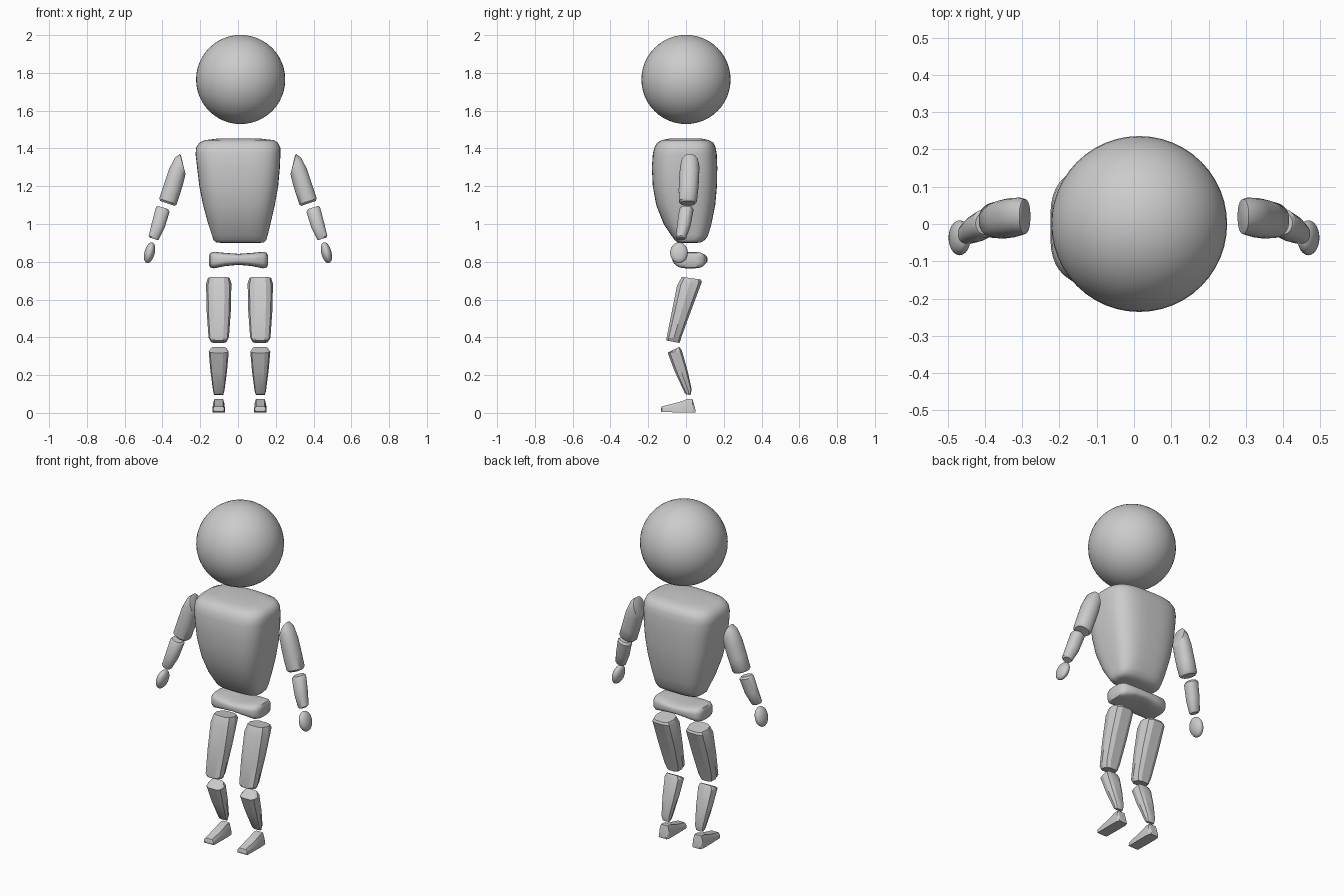
import bpy, bmesh, math
from mathutils import Vector as V


def superellipse(n, sides):
    pts = []
    for i in range(sides):
        a = 2 * math.pi * (i + .5) / sides
        c, s = math.cos(a), math.sin(a)
        pts.append((math.copysign(abs(c) ** (2 / n), c), math.copysign(abs(s) ** (2 / n), s)))
    return pts


def loft(name, rings, section, angle=30):
    """rings: (centre, u half axis, v half axis); skins the section through them"""
    bm = bmesh.new()
    loops = [[bm.verts.new(c + u * a + v * b) for a, b in section] for c, u, v in rings]
    n = len(section)
    for r, t in zip(loops, loops[1:]):
        for i in range(n):
            bm.faces.new((r[i], r[(i + 1) % n], t[(i + 1) % n], t[i]))
    bm.faces.new(loops[0])
    bm.faces.new(loops[-1])
    bmesh.ops.recalc_face_normals(bm, faces=bm.faces)
    me = bpy.data.meshes.new(name)
    bm.to_mesh(me)
    bm.free()
    ob = bpy.data.objects.new(name, me)
    bpy.context.collection.objects.link(ob)
    smooth(ob, angle)
    return ob


def smooth(ob, angle=30):
    bpy.ops.object.select_all(action='DESELECT')
    bpy.context.view_layer.objects.active = ob
    ob.select_set(True)
    bpy.ops.object.shade_smooth_by_angle(angle=math.radians(angle))


def ball(name, loc, scale=(1, 1, 1), rot=(0, 0, 0), seg=48):
    bpy.ops.mesh.primitive_uv_sphere_add(segments=seg, ring_count=seg // 2, radius=1, location=loc, rotation=rot)
    ob = bpy.context.object
    ob.name = name
    ob.scale = scale
    smooth(ob, 60)


def leg_part(name, x, rings, section):
    # ring: front y, z, back y, z, half width
    out = []
    for y0, z0, y1, z1, w in rings:
        a, b = V((x, y0, z0)), V((x, y1, z1))
        out.append(((a + b) / 2, V((w, 0, 0)), (b - a) / 2))
    loft(name, out, section, 25)


def arm_part(name, s, rings):
    # ring: outer x, z, inner x, z, centre y, half depth
    out = []
    for x0, z0, x1, z1, y, d in rings:
        a, b = V((s * x0, y, z0)), V((s * x1, y, z1))
        out.append(((a + b) / 2, (b - a) / 2, V((0, d, 0))))
    loft(name, out, superellipse(2.2, 24), 40)


# head
ball("head", (.014, 0, 1.765), (.236, .236, .236))

# torso: z, x range, y range
torso = [(.900, -.09, .115, -.025, .06), (.903, -.115, .138, -.045, .08), (.915, -.13, .15, -.06, .1),
         (.94, -.138, .157, -.078, .117), (1.0, -.158, .172, -.118, .135), (1.1, -.185, .195, -.158, .155),
         (1.2, -.205, .213, -.176, .164), (1.3, -.217, .222, -.181, .166), (1.37, -.225, .225, -.176, .163),
         (1.405, -.222, .224, -.168, .157), (1.43, -.205, .212, -.152, .145), (1.444, -.175, .19, -.13, .122),
         (1.452, -.11, .12, -.09, .085)]
loft("torso", [(V(((a + b) / 2, (c + d) / 2, z)), V(((b - a) / 2, 0, 0)), V((0, (d - c) / 2, 0)))
               for z, a, b, c, d in torso], superellipse(3.2, 48), 50)

# pelvis, waisted in the middle: x, z range, y range
pelvis = [(.157, .785, .83, -.01, .06), (.150, .77, .847, -.04, .088), (.13, .765, .853, -.057, .102),
          (.07, .777, .847, -.07, .112), (0, .784, .842, -.072, .114)]
pelvis += [(-x, *r) for x, *r in pelvis[-2::-1]]
loft("pelvis", [(V((x + .003, (c + d) / 2, (a + b) / 2)), V((0, (d - c) / 2, 0)), V((0, 0, (b - a) / 2)))
                for x, a, b, c, d in pelvis], superellipse(3.2, 32), 50)

# limb section: rounded front, ridge along each side, flatter back
limb = [(-1, 0), (-.85, -.7), (-.45, -1), (.45, -1), (.85, -.7), (1, 0), (.82, .75), (.45, 1), (-.45, 1), (-.82, .75)]
# foot section: wide sole, narrower top
sole = [(-1, -1), (1, -1), (.95, .2), (.7, 1), (-.7, 1), (-.95, .2)]

for side, s in (("left", 1), ("right", -1)):
    x = .008 + s * .11
    # legs
    leg_part("thigh_" + side, x, [
        (-.022, .72, .078, .706, .058), (-.047, .675, .084, .694, .067),
        (-.076, .53, .03, .55, .064), (-.104, .392, -.022, .408, .054),
        (-.102, .383, -.034, .37, .042)], limb)
    leg_part("shin_" + side, x, [
        (-.06, .338, -.035, .35, .04), (-.097, .318, -.022, .33, .053), (-.06, .22, .008, .225, .044),
        (-.006, .105, .03, .125, .03), (.002, .098, .024, .094, .024)], limb)
    foot = [(-.133, .008, .02, .026), (-.128, .004, .034, .032), (-.04, .003, .056, .033),
            (.008, .003, .073, .033), (.034, .003, .074, .032), (.05, .003, .018, .026)]
    loft("foot_" + side, [(V((x, y, (a + b) / 2)), V((w, 0, 0)), V((0, 0, (b - a) / 2)))
                          for y, a, b, w in foot], sole, 20)
    # arms
    arm_part("upper_arm_" + side, s, [
        (.302, 1.365, .28, 1.272, .02, .042), (.308, 1.371, .278, 1.264, .02, .047),
        (.334, 1.352, .282, 1.245, .02, .051), (.366, 1.29, .289, 1.215, .017, .053),
        (.394, 1.205, .306, 1.16, .013, .052), (.417, 1.135, .324, 1.104, .01, .048),
        (.412, 1.122, .335, 1.096, .01, .038)])
    arm_part("forearm_" + side, s, [
        (.425, 1.096, .37, 1.079, .002, .03), (.435, 1.088, .362, 1.064, .002, .038),
        (.458, 1.0, .388, .98, -.012, .036), (.473, .938, .418, .92, -.026, .028),
        (.467, .928, .424, .914, -.027, .022)])
    ball("hand_" + side, (s * .468, -.037, .848), (.027, .047, .057), (0, -s * .25, 0), 24)
